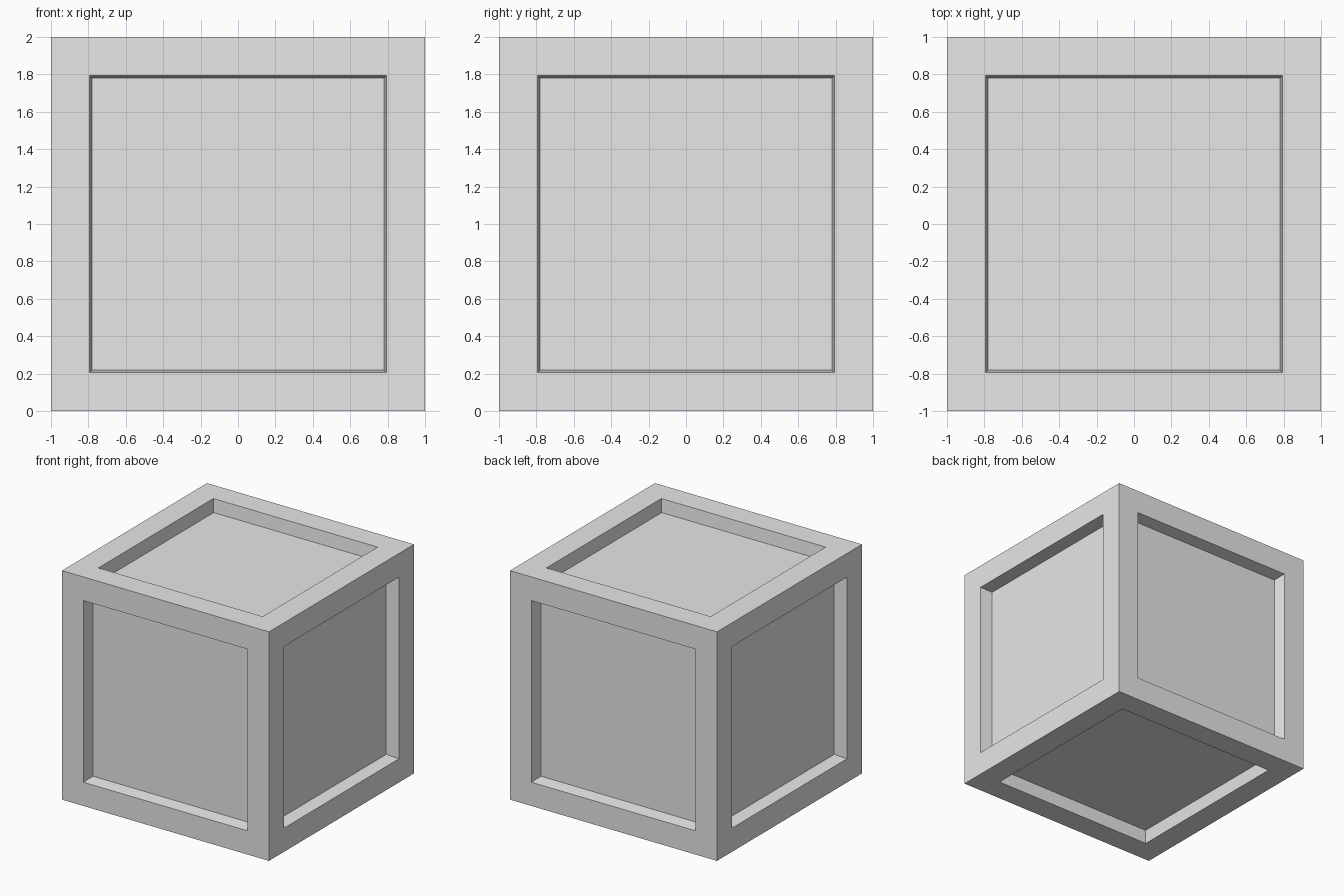
import bpy, bmesh

default = bpy.data.objects.get("Cube")
if default:
    bpy.data.objects.remove(default, do_unlink=True)

OPENING = 0.793   # half width of each recess at the surface
FLOOR = 0.781     # half width of each recess at its floor
DEPTH = 0.115     # recess depth

# Single plain grey
grey = bpy.data.materials.new("light_grey")
grey.use_nodes = True
colour = (0.8, 0.8, 0.8, 1)
grey.diffuse_color = colour
grey.node_tree.nodes["Principled BSDF"].inputs["Base Color"].default_value = colour

# Solid crate block
bm = bmesh.new()
bmesh.ops.create_cube(bm, size=2)
bm.normal_update()
panels = list(bm.faces)

# Frame border, then a slightly tapered recess on every side
bmesh.ops.inset_individual(bm, faces=panels, thickness=1 - OPENING, use_even_offset=True)
bmesh.ops.inset_individual(bm, faces=panels, thickness=OPENING - FLOOR, use_even_offset=True)
bm.normal_update()
for face in panels:
    bmesh.ops.translate(bm, verts=face.verts, vec=face.normal * -DEPTH)

# Stand the crate on the ground
bmesh.ops.translate(bm, verts=bm.verts, vec=(0, 0, 1))
bmesh.ops.recalc_face_normals(bm, faces=bm.faces)

mesh = bpy.data.meshes.new("panelled_crate")
bm.to_mesh(mesh)
bm.free()
mesh.materials.append(grey)
crate = bpy.data.objects.new("panelled_crate", mesh)
bpy.context.collection.objects.link(crate)
